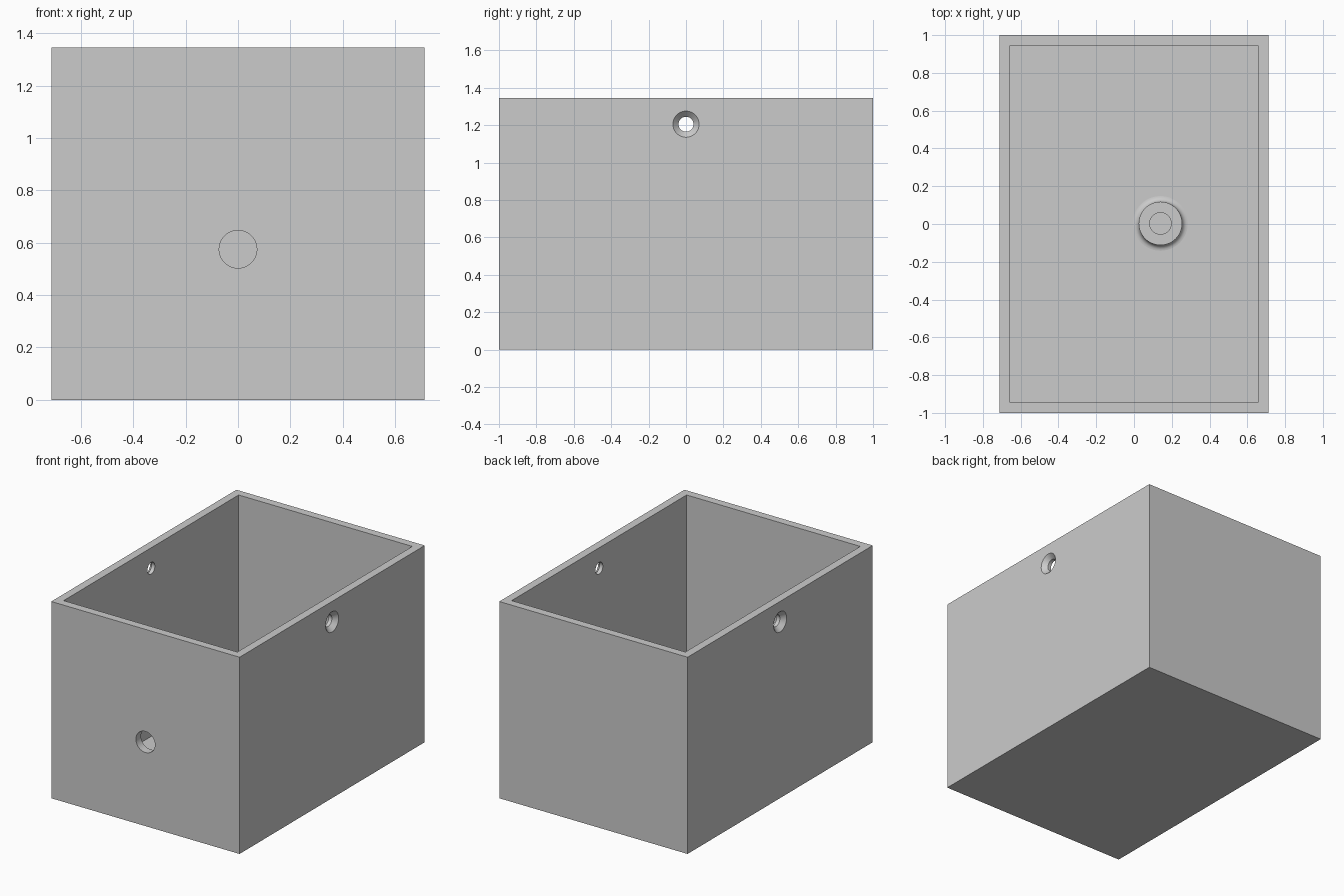
import bpy, bmesh, math
from mathutils import Matrix

if "Cube" in bpy.data.objects:
    bpy.data.objects.remove(bpy.data.objects["Cube"])

W, D, H, T = 1.424, 2.0, 1.345, 0.055   # outer size and wall thickness

grey = bpy.data.materials.new("plain_grey")
grey.diffuse_color = (0.6, 0.6, 0.6, 1)
grey.use_nodes = True
grey.node_tree.nodes["Principled BSDF"].inputs["Base Color"].default_value = grey.diffuse_color


def finish(bm, name, matrix=Matrix()):
    bmesh.ops.recalc_face_normals(bm, faces=bm.faces)
    mesh = bpy.data.meshes.new(name)
    bm.to_mesh(mesh)
    bm.free()
    mesh.transform(matrix)
    mesh.materials.append(grey)
    ob = bpy.data.objects.new(name, mesh)
    bpy.context.collection.objects.link(ob)
    return ob


def box(name, size, center):
    bm = bmesh.new()
    bmesh.ops.create_cube(bm, size=1)
    bmesh.ops.scale(bm, vec=size, verts=bm.verts)
    return finish(bm, name, Matrix.Translation(center))


def lathe(name, profile, matrix, n=48):
    """Revolve (radius, height) points around local z; ends on the axis."""
    bm = bmesh.new()
    vs = [bm.verts.new((r, 0, z)) for r, z in profile]
    es = [bm.edges.new(p) for p in zip(vs, vs[1:])]
    bmesh.ops.spin(bm, geom=vs + es, axis=(0, 0, 1), cent=(0, 0, 0),
                   angle=2 * math.pi, steps=n)
    bmesh.ops.remove_doubles(bm, verts=bm.verts, dist=1e-5)
    return finish(bm, name, matrix)


def smooth(ob):
    bpy.ops.object.select_all(action='DESELECT')
    bpy.context.view_layer.objects.active = ob
    ob.select_set(True)
    bpy.ops.object.shade_smooth_by_angle(angle=math.radians(35))


def cut(target, cutter):
    m = target.modifiers.new(cutter.name, 'BOOLEAN')
    m.operation, m.solver, m.object = 'DIFFERENCE', 'EXACT', cutter
    bpy.context.view_layer.objects.active = target
    bpy.ops.object.modifier_apply(modifier=m.name)
    cutter.hide_render = True
    cutter.hide_set(True)


# Open-topped box
body = box("open_box", (W, D, H), (0, 0, H / 2))
cut(body, box("cavity_cutter", (W - 2 * T, D - 2 * T, H), (0, 0, H / 2 + T)))

# Countersunk holes in both side walls
sink = [(0, -0.1), (0.04, -0.1), (0.04, -0.03), (0.07, 0), (0.07, 0.05), (0, 0.05)]
for side, s in (("left", -1), ("right", 1)):
    m = Matrix.Translation((s * W / 2, 0, 1.205)) @ Matrix.Rotation(s * math.pi / 2, 4, 'Y')
    cut(body, lathe(side + "_hole_cutter", sink, m))

# Plain round hole in the front wall
plain = [(0, -0.1), (0.072, -0.1), (0.072, 0.1), (0, 0.1)]
cut(body, lathe("front_hole_cutter", plain,
                Matrix.Translation((0, -D / 2, 0.575)) @ Matrix.Rotation(math.pi / 2, 4, 'X')))
smooth(body)

# Filleted boss with a blind hole, standing on the floor
R, F, top = 0.115, 0.03, 0.11
fillet = [(R + F - F * math.cos(a), F - F * math.sin(a))
          for a in (math.pi / 2 * i / 6 for i in range(7))]
boss = lathe("floor_boss", [(0, 0.005), (0.057, 0.005), (0.057, top), (R, top)] + fillet + [(0, 0)],
             Matrix.Translation((0.14, 0.003, T)))
smooth(boss)
